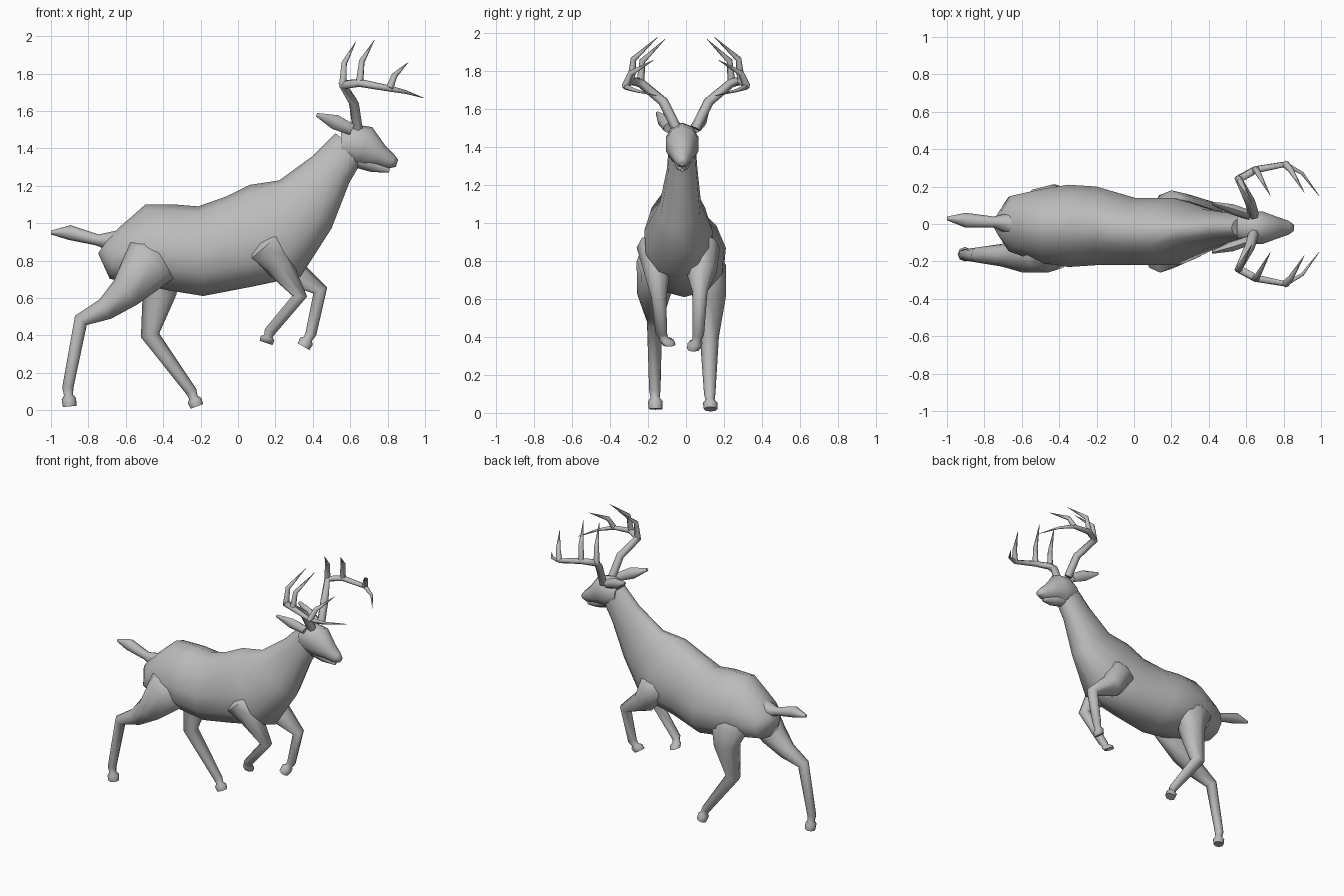
import bpy
import math
from mathutils import Vector

default_cube = bpy.data.objects.get("Cube")
if default_cube:
    bpy.data.objects.remove(default_cube, do_unlink=True)

# One plain grey for the whole animal
grey = bpy.data.materials.new("plain grey")
grey.use_nodes = True
colour = (.5, .5, .5, 1)
grey.diffuse_color = colour
grey.node_tree.nodes["Principled BSDF"].inputs["Base Color"].default_value = colour


def spread(first, final, count):
    """Evenly spaced values from first to final."""
    return [first + (final - first) * i / (count - 1) for i in range(count)]


def loft(name, path, centres, sides=10, widest=.09, taper=0):
    """Skin oval rings set square to a path of (x, z, half depth[, half width]).

    The centres are the sideways positions of the rings; taper narrows their tops.
    """
    verts, faces = [], []
    last = len(path) - 1
    points = [Vector((section[0], section[1])) for section in path]
    for index, section in enumerate(path):
        # Tangent halves the bend between the two neighbouring stretches
        tangent = Vector((0, 0))
        if index > 0:
            tangent += (points[index] - points[index - 1]).normalized()
        if index < last:
            tangent += (points[index + 1] - points[index]).normalized()
        tangent.normalize()
        depth = section[2]
        width = section[3] if len(section) > 3 else min(depth, widest)
        for i in range(sides):
            angle = math.tau * i / sides
            across = depth * math.cos(angle)
            narrowing = 1 - taper * math.cos(angle)
            verts.append((section[0] - tangent.y * across,
                          centres[index] + width * math.sin(angle) * narrowing,
                          section[1] + tangent.x * across))
    for ring in range(last):
        for i in range(sides):
            a, b = ring * sides + i, ring * sides + (i + 1) % sides
            faces.append((a, b, b + sides, a + sides))
    faces.append(tuple(reversed(range(sides))))
    faces.append(tuple(range(last * sides, (last + 1) * sides)))

    mesh = bpy.data.meshes.new(name)
    mesh.from_pydata(verts, [], faces)
    mesh.materials.append(grey)
    obj = bpy.data.objects.new(name, mesh)
    bpy.context.collection.objects.link(obj)

    # Outward normals and smooth shading
    bpy.ops.object.select_all(action='DESELECT')
    obj.select_set(True)
    bpy.context.view_layer.objects.active = obj
    bpy.ops.object.mode_set(mode='EDIT')
    bpy.ops.mesh.select_all(action='SELECT')
    bpy.ops.mesh.normals_make_consistent(inside=False)
    bpy.ops.object.mode_set(mode='OBJECT')
    bpy.ops.object.shade_smooth_by_angle(angle=math.radians(60))


def leg(name, path, toe, y_hip, y_foot):
    """A limb rooted inside the trunk, ending in a pinched pastern and a hoof."""
    x, z, radius = path[0]
    hip = Vector((x, z))
    root = hip + (hip - Vector(path[1][:2])).normalized() * radius * .7
    buried = (root.x, root.y, radius * .6)

    x, z, radius = path[-1]
    ankle, toe = Vector((x, z)), Vector(toe)
    hoof = []
    for along, swell in ((.4, .8), (.6, 1.3), (1, 1.2)):
        spot = ankle.lerp(toe, along)
        hoof.append((spot.x, spot.y, radius * swell))
    visible = path + hoof
    centres = [y_hip * .5] + spread(y_hip, y_foot, len(visible))
    loft(name, [buried] + visible, centres, sides=8)


def antler(name, beam, tips, mirror):
    """A tapered main beam with bowed tines growing from its bends."""
    curve = bpy.data.curves.new(name, 'CURVE')
    curve.dimensions = '3D'
    curve.bevel_depth = 1
    curve.bevel_resolution = 1
    curve.use_fill_caps = True
    branches = [(beam, .027)]
    for start, tip in zip(beam[2:], tips):
        root, end = Vector(start), Vector(tip)
        bow = Vector((-.5, 1, 0)) * (end - root).length * .2
        branches.append(([root, root.lerp(end, .5) + bow, end], .02))
    for branch, thickness in branches:
        spline = curve.splines.new('POLY')
        last = len(branch) - 1
        spline.points.add(last)
        for index, (x, y, z) in enumerate(branch):
            point = spline.points[index]
            point.co = (x, y * mirror, z, 1)
            point.radius = thickness * (1.05 - (index / last) ** 2)
    curve.materials.append(grey)
    obj = bpy.data.objects.new(name, curve)
    bpy.context.collection.objects.link(obj)


# Trunk and neck, from rump to throat
loft("body_and_neck", [
    (-.72, .88, .05, .05),
    (-.66, .84, .14, .15),
    (-.48, .88, .22, .2),
    (-.35, .87, .23, .22),
    (-.2, .85, .24, .21),
    (0, .9, .25, .18),
    (.2, .96, .28, .18),
    (.36, 1.1, .19, .11),
    (.5, 1.29, .12, .08),
    (.6, 1.42, .1, .07),
], [0, 0, -.01, -.01, -.01, -.04, -.04, -.03, -.02, -.02], sides=12, taper=.2)

# Head with a separate lower jaw, leaving the mouth as a gap
loft("head", [(.55, 1.42, .07), (.61, 1.42, .11), (.68, 1.41, .11),
              (.76, 1.36, .06), (.82, 1.33, .04), (.85, 1.32, .02)], [-.02] * 6)
loft("lower_jaw", [(.62, 1.36, .06), (.73, 1.31, .04), (.81, 1.28, .01)],
     [-.02] * 3, sides=8)

# Leaf shaped tail
loft("tail", [(-.66, .9, .06), (-.75, .91, .03), (-.9, .95, .04), (-1, .95, .01)],
     spread(0, .03, 4), sides=8)

# Legs, from the trunk to the hoof
leg("right_hind_leg", [(-.46, .8, .15), (-.6, .63, .09), (-.71, .54, .06),
                       (-.84, .48, .04), (-.91, .12, .03)], (-.9, .02), -.17, -.16)
leg("left_hind_leg", [(-.44, .78, .15), (-.42, .62, .09), (-.47, .4, .05),
                      (-.25, .1, .03)], (-.22, .02), .12, .13)
leg("right_foreleg", [(.14, .87, .11), (.21, .79, .08), (.33, .61, .04),
                      (.17, .42, .03)], (.15, .36), -.17, -.09)
leg("left_foreleg", [(.2, .87, .11), (.28, .74, .08), (.44, .64, .04),
                     (.39, .41, .03)], (.35, .34), .09, .04)

# Ears and antlers, mirrored left and right
beam = [(.64, .05, 1.5), (.62, .12, 1.64), (.56, .24, 1.74), (.65, .29, 1.75),
        (.81, .32, 1.72), (.9, .27, 1.7), (.99, .15, 1.67)]
tips = [(.63, .11, 1.97), (.73, .15, 1.98), (.91, .17, 1.86)]
for label, mirror in (("left", 1), ("right", -1)):
    loft(label + "_ear", [(.61, 1.5, .03), (.52, 1.54, .04), (.42, 1.58, .01)],
         spread(.07 * mirror - .02, .13 * mirror - .02, 3), sides=6, widest=.03)
    antler(label + "_antler", beam, tips, mirror)
